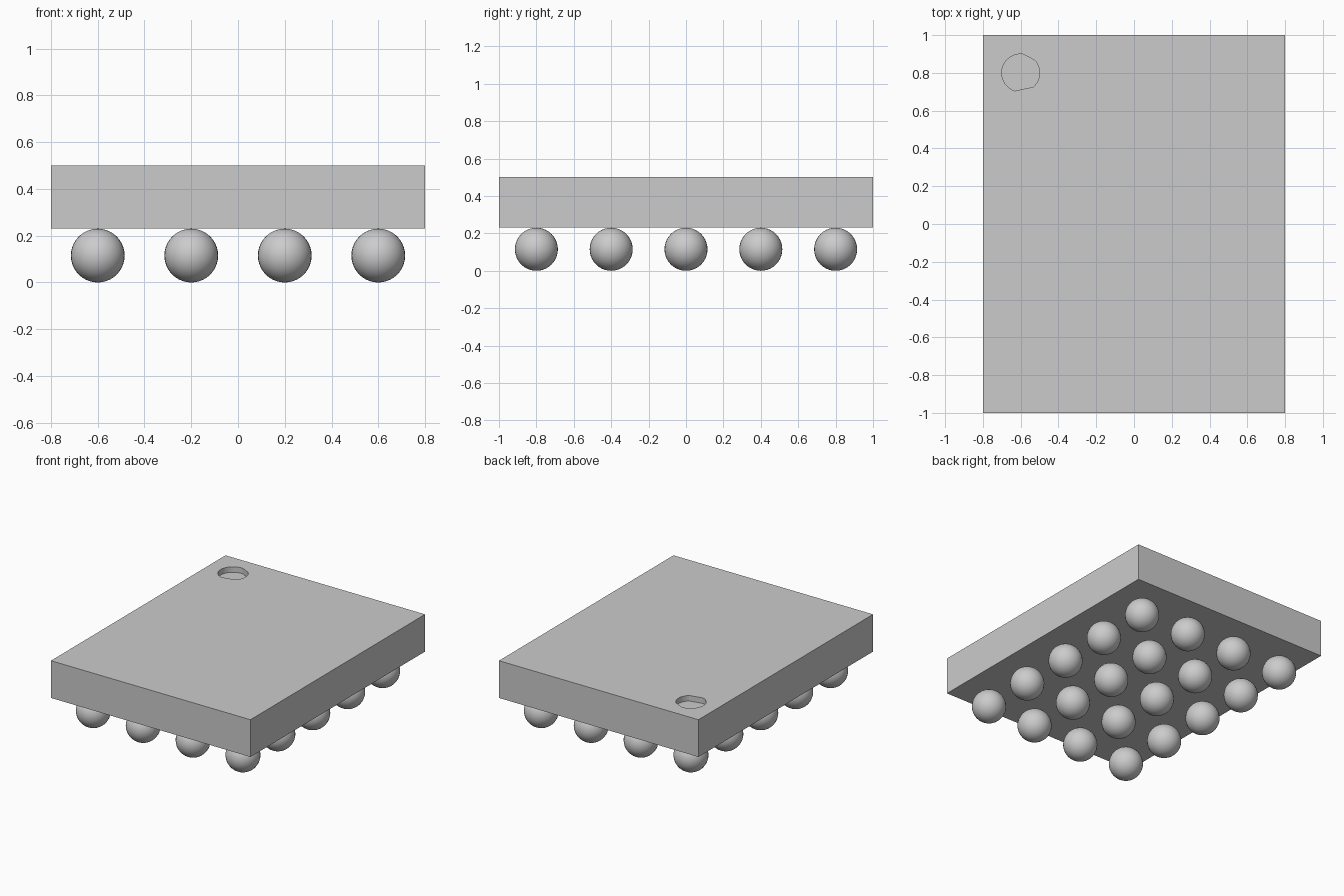
import bpy
import bmesh
from math import cos, sin, radians
from mathutils import Vector

cube = bpy.data.objects.get("Cube")
if cube:
    bpy.data.objects.remove(cube, do_unlink=True)

# One grey for the whole package
grey = bpy.data.materials.new("plain_grey")
grey.use_nodes = True
colour = (0.6, 0.6, 0.6, 1)
grey.diffuse_color = colour
grey.node_tree.nodes["Principled BSDF"].inputs["Base Color"].default_value = colour

HALF_X, HALF_Y = 0.8, 1.0
BOTTOM, TOP = 0.23, 0.5
RADIUS = BOTTOM / 2
PITCH = 0.4


def add_object(name, bm):
    bmesh.ops.recalc_face_normals(bm, faces=bm.faces[:])
    mesh = bpy.data.meshes.new(name)
    bm.to_mesh(mesh)
    bm.free()
    mesh.materials.append(grey)
    obj = bpy.data.objects.new(name, mesh)
    bpy.context.collection.objects.link(obj)
    return obj


def prism(name, outline, low, high):
    bm = bmesh.new()
    base = bm.faces.new([bm.verts.new((x, y, low)) for x, y in outline])
    side = bmesh.ops.extrude_face_region(bm, geom=[base], use_keep_orig=True)
    verts = [v for v in side["geom"] if isinstance(v, bmesh.types.BMVert)]
    bmesh.ops.translate(bm, verts=verts, vec=Vector((0, 0, high - low)))
    return add_object(name, bm)


# Flat package body
corners = [(-HALF_X, -HALF_Y), (HALF_X, -HALF_Y), (HALF_X, HALF_Y), (-HALF_X, HALF_Y)]
body = prism("package_body", corners, BOTTOM, TOP)

# Shallow corner recess, round with two flattened stretches
angles = [a for a in range(0, 360, 6) if not (46 < a < 82 or 256 < a < 312)]
rim = [(-0.6 + 0.1 * cos(radians(a)), 0.8 + 0.1 * sin(radians(a))) for a in angles]
cutter = prism("recess_cutter", rim, TOP - 0.04, TOP + 0.1)
cutter.hide_render = True
cutter.hide_viewport = True

cut = body.modifiers.new("corner_recess", "BOOLEAN")
cut.operation = "DIFFERENCE"
cut.solver = "EXACT"
cut.object = cutter

# Bake the recess into the body and drop the cutter
bpy.context.view_layer.update()
graph = bpy.context.evaluated_depsgraph_get()
finished = bpy.data.meshes.new_from_object(body.evaluated_get(graph))
body.modifiers.clear()
body.data = finished
bpy.data.objects.remove(cutter, do_unlink=True)

# Grid of solder balls sharing one mesh
bm = bmesh.new()
bmesh.ops.create_uvsphere(bm, u_segments=32, v_segments=20, radius=RADIUS)
for face in bm.faces:
    face.smooth = True
first = add_object("solder_ball", bm)
for column in range(4):
    for row in range(5):
        ball = first
        if column or row:
            ball = bpy.data.objects.new("solder_ball", first.data)
            bpy.context.collection.objects.link(ball)
        ball.location = ((column - 1.5) * PITCH, (row - 2) * PITCH, RADIUS)
